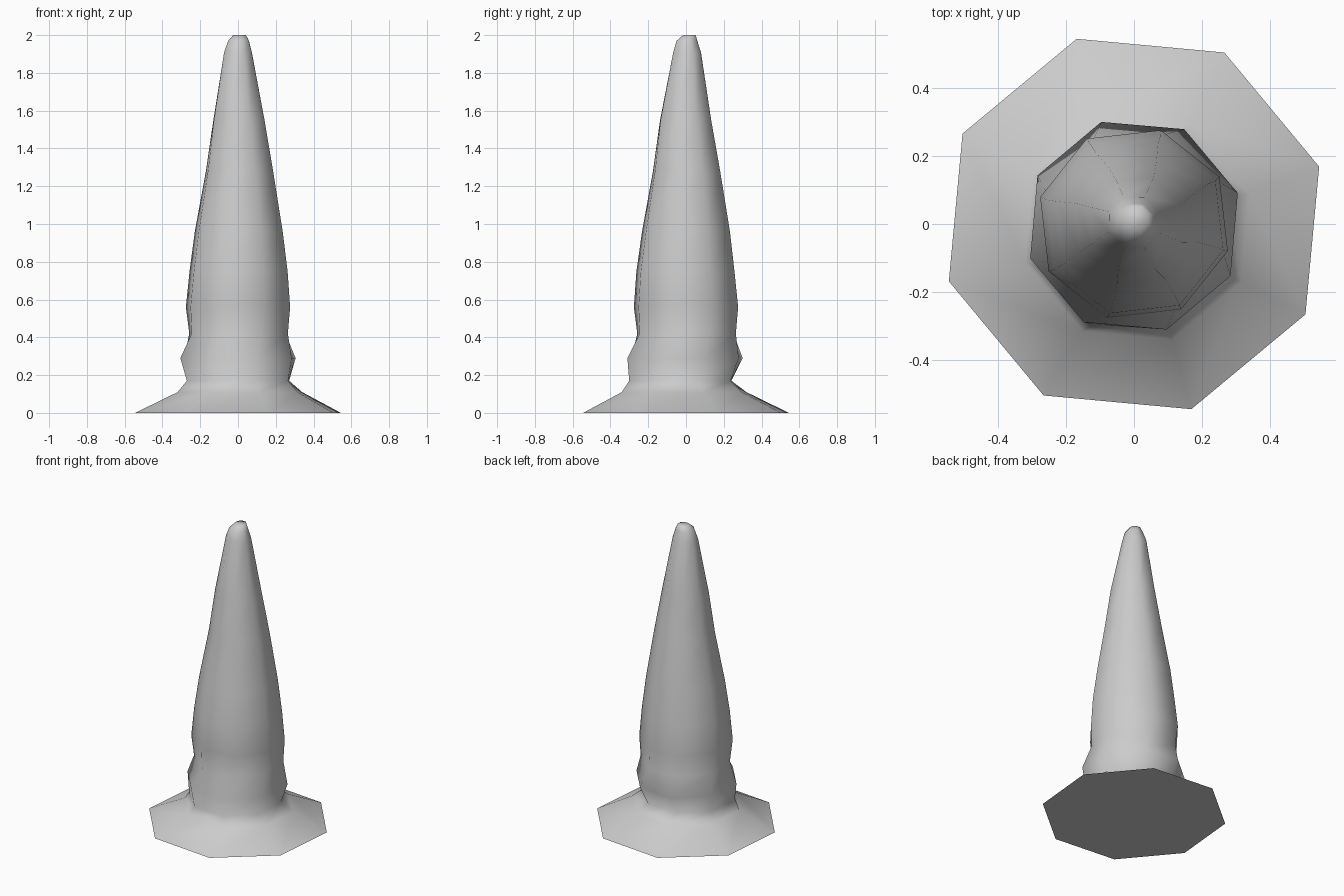
import bpy, bmesh, math

if "Cube" in bpy.data.objects:
    bpy.data.objects.remove(bpy.data.objects["Cube"])

SIDES = 8
# Ring profile: height, radius, twist in degrees, x offset, y offset
RINGS = [
    (0.00, 0.570, 17.2, 0.0, 0.0),
    (0.11, 0.345, 17.2, 0.01, -0.01),
    (0.17, 0.290, 21, 0.0, -0.03),
    (0.29, 0.320, 17.5, 0.0, -0.005),
    (0.42, 0.276, 26, 0.003, 0.003),
    (0.56, 0.287, 29, 0.0, 0.0),
    (0.75, 0.270, 29, 0.003, -0.003),
    (0.96, 0.242, 29, 0.004, 0.0),
    (1.28, 0.187, 27, 0.008, 0.003),
    (1.55, 0.145, 24, 0.005, -0.002),
    (1.91, 0.079, 22, 0.0, 0.006),
    (1.97, 0.059, 22, 0.003, 0.005),
    (2.00, 0.036, 22, 0.008, 0.018),
]


def ring(bm, z, r, twist, dx, dy):
    angles = [math.radians(twist + 360 * i / SIDES) for i in range(SIDES)]
    return [bm.verts.new((dx + r * math.cos(a), dy + r * math.sin(a), z)) for a in angles]


# Flared foot and tapering spire as one lofted skin
bm = bmesh.new()
loops = [ring(bm, *row) for row in RINGS]
for low, high in zip(loops, loops[1:]):
    for i in range(SIDES):
        j = (i + 1) % SIDES
        bm.faces.new((low[i], low[j], high[j], high[i]))

# Flat underside and blunt tip
bm.faces.new(loops[0][::-1])
bm.faces.new(loops[-1])
bmesh.ops.recalc_face_normals(bm, faces=bm.faces)

mesh = bpy.data.meshes.new("cone")
bm.to_mesh(mesh)
bm.free()
cone = bpy.data.objects.new("cone", mesh)
bpy.context.collection.objects.link(cone)

# Soft shading with a crisp base rim
bpy.context.view_layer.objects.active = cone
cone.select_set(True)
bpy.ops.object.shade_smooth_by_angle(angle=math.radians(75))
